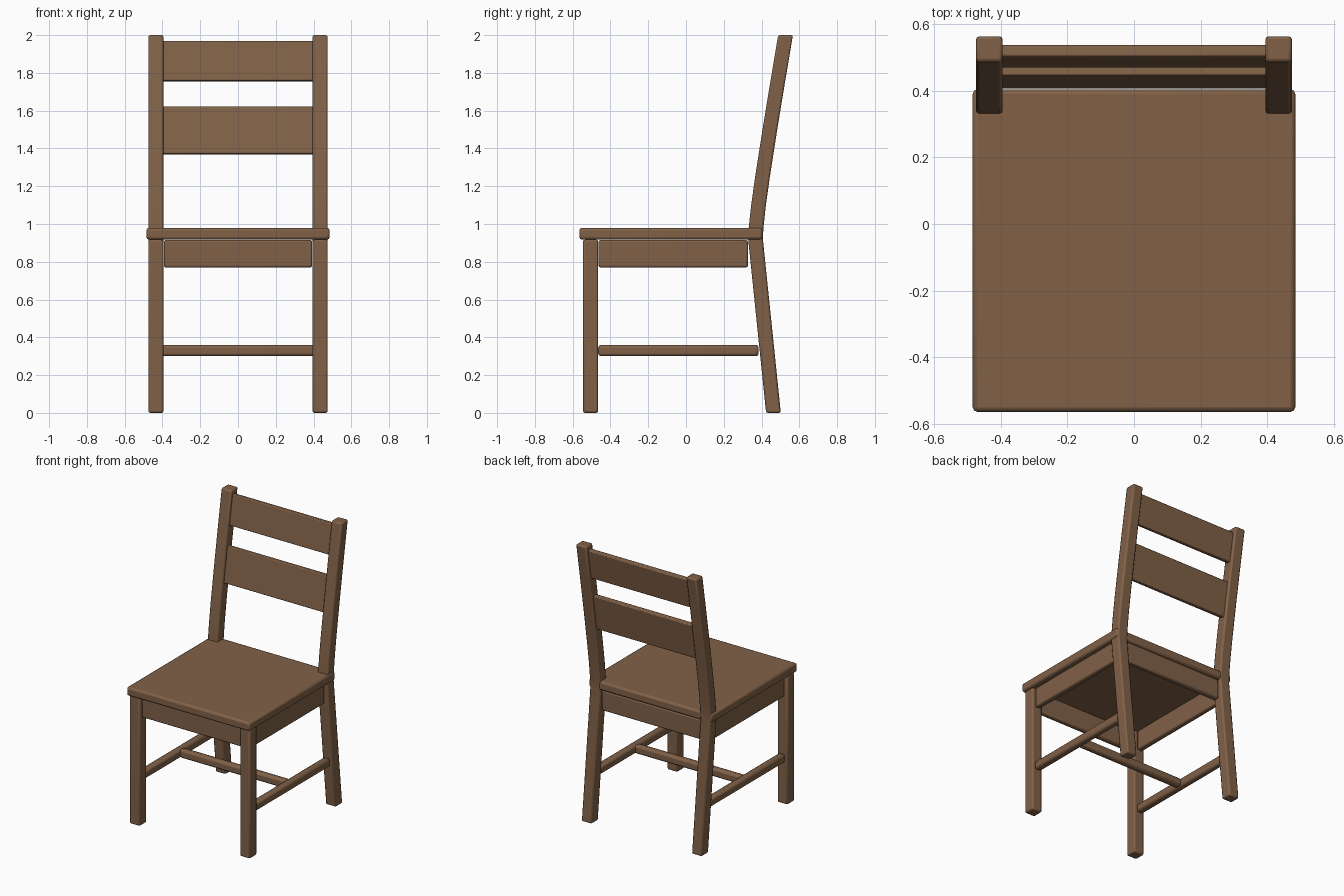
import bpy, bmesh
from mathutils import Vector

cube = bpy.data.objects.get("Cube")
if cube:
    bpy.data.objects.remove(cube, do_unlink=True)

# Single wood colour
wood = bpy.data.materials.new("brown wood")
wood.use_nodes = True
WOOD = (0.22, 0.12, 0.064, 1)
wood.diffuse_color = WOOD
wood.node_tree.nodes["Principled BSDF"].inputs["Base Color"].default_value = WOOD


def extrude_profile(name, profile, x0, x1, bevel=0.01):
    """Extrude a (y, z) outline from x0 to x1 and round its edges."""
    bm = bmesh.new()
    face = bm.faces.new([bm.verts.new((x0, y, z)) for y, z in profile])
    ext = bmesh.ops.extrude_face_region(bm, geom=[face])
    moved = [v for v in ext["geom"] if isinstance(v, bmesh.types.BMVert)]
    bmesh.ops.translate(bm, verts=moved, vec=(x1 - x0, 0, 0))
    bmesh.ops.recalc_face_normals(bm, faces=bm.faces)
    mesh = bpy.data.meshes.new(name)
    bm.to_mesh(mesh)
    bm.free()
    mesh.materials.append(wood)
    obj = bpy.data.objects.new(name, mesh)
    bpy.context.collection.objects.link(obj)
    mod = obj.modifiers.new("rounded edges", "BEVEL")
    mod.width = bevel
    mod.segments = 2
    mod.limit_method = "ANGLE"
    bpy.ops.object.select_all(action="DESELECT")
    obj.select_set(True)
    bpy.context.view_layer.objects.active = obj
    bpy.ops.object.shade_smooth_by_angle()
    return obj


def box(name, x, y, z, bevel=0.01):
    outline = [(y[0], z[0]), (y[1], z[0]), (y[1], z[1]), (y[0], z[1])]
    return extrude_profile(name, outline, x[0], x[1], bevel)


# Centre line of the bent back legs, as (z, y)
LINE = [(0, 0.463), (0.92, 0.368), (0.98, 0.371), (1.1, 0.384),
        (1.25, 0.405), (1.5, 0.444), (1.75, 0.485), (2, 0.527)]


def line_y(z):
    for (z0, y0), (z1, y1) in zip(LINE, LINE[1:]):
        if z <= z1:
            return y0 + (y1 - y0) * (z - z0) / (z1 - z0)


def slat(name, z0, z1, half=0.0175):
    a, b = Vector((line_y(z0), z0)), Vector((line_y(z1), z1))
    along = (b - a).normalized()
    side = Vector((along.y, -along.x)) * half
    outline = [a - side, a + side, b + side, b - side]
    extrude_profile(name, outline, -0.41, 0.41, 0.006)


# Seat
box("seat", (-0.485, 0.485), (-0.565, 0.405), (0.917, 0.98), 0.014)

# Legs, side aprons and side stretchers
back_outline = ([(y - 0.039, z) for z, y in LINE]
                + [(y + 0.039, z) for z, y in reversed(LINE)])
for side, s in (("left", 1), ("right", -1)):
    def span(a, b):
        return sorted((s * a, s * b))
    box(side + "_front_leg", span(0.395, 0.475), (-0.545, -0.465), (0, 0.917))
    extrude_profile(side + "_back_leg", back_outline, *span(0.395, 0.475))
    box(side + "_apron", span(0.415, 0.455), (-0.463, 0.328), (0.77, 0.915))
    box(side + "_stretcher", span(0.41, 0.46), (-0.465, 0.385), (0.30, 0.36), 0.015)

# Front and back aprons
for name, y in (("front_apron", -0.505), ("back_apron", 0.372)):
    box(name, (-0.393, 0.393), (y - 0.02, y + 0.02), (0.77, 0.915))

# Cross stretcher
box("cross_stretcher", (-0.42, 0.42), (-0.065, -0.015), (0.30, 0.36), 0.015)

# Backrest slats
slat("top_slat", 1.757, 1.967)
slat("lower_slat", 1.37, 1.62)
